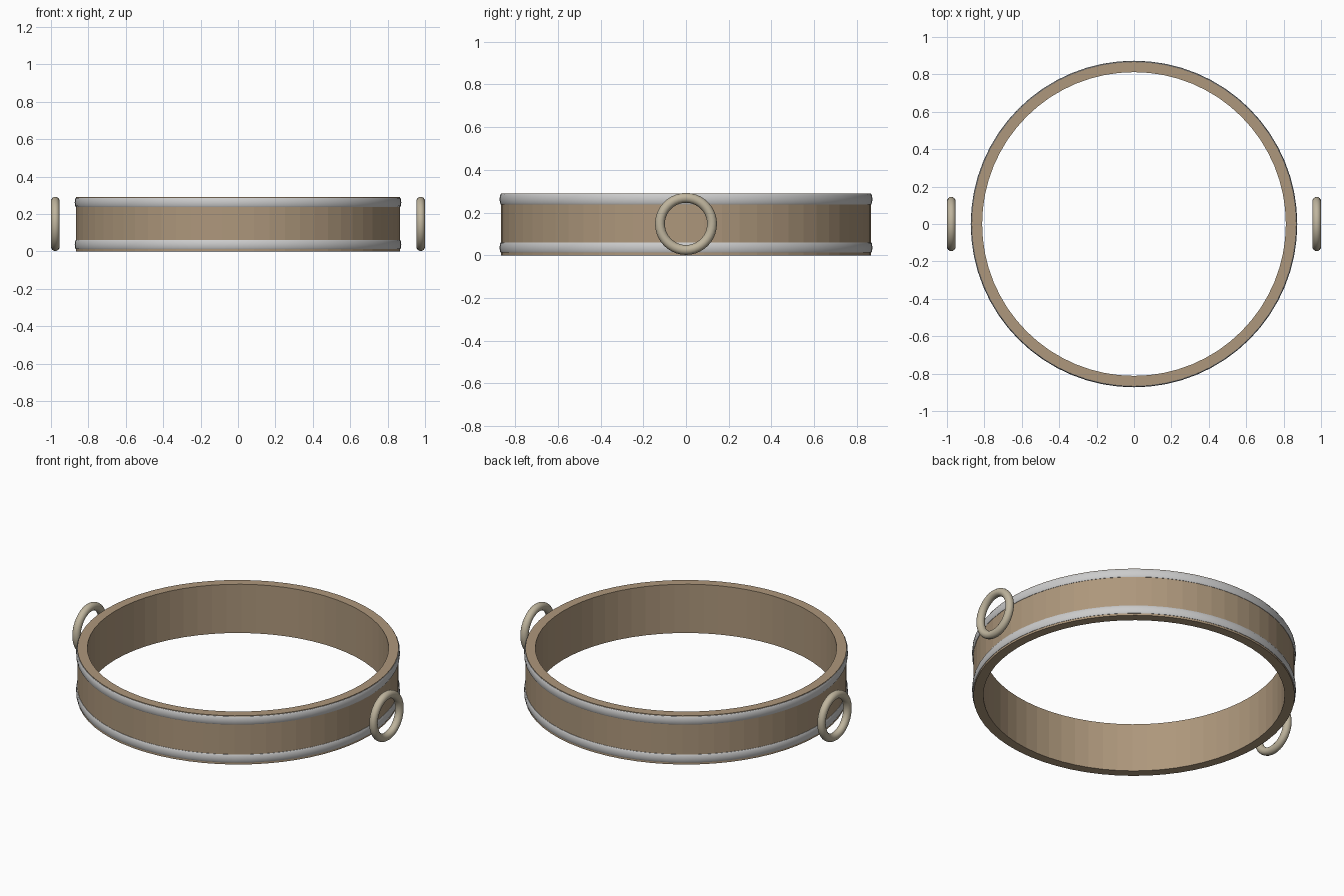
import bpy, bmesh, math

if "Cube" in bpy.data.objects:
    bpy.data.objects.remove(bpy.data.objects["Cube"])

SIDES = 64


def material(name, color):
    m = bpy.data.materials.new(name)
    m.diffuse_color = (*color, 1)
    m.use_nodes = True
    m.node_tree.nodes["Principled BSDF"].inputs["Base Color"].default_value = m.diffuse_color
    return m


def lathe(name, profile, mat, smooth):
    """Revolve a closed (radius, z) profile round the z axis."""
    bm = bmesh.new()
    rings = []
    for i in range(SIDES):
        a = 2 * math.pi * i / SIDES
        rings.append([bm.verts.new((r * math.cos(a), r * math.sin(a), z)) for r, z in profile])
    n = len(profile)
    for i in range(SIDES):
        p, q = rings[i], rings[(i + 1) % SIDES]
        for j in range(n):
            k = (j + 1) % n
            bm.faces.new((p[j], q[j], q[k], p[k]))
    bmesh.ops.recalc_face_normals(bm, faces=bm.faces)
    me = bpy.data.meshes.new(name)
    bm.to_mesh(me)
    bm.free()
    ob = bpy.data.objects.new(name, me)
    bpy.context.collection.objects.link(ob)
    me.materials.append(mat)
    if smooth:
        bpy.ops.object.select_all(action='DESELECT')
        ob.select_set(True)
        bpy.context.view_layer.objects.active = ob
        bpy.ops.object.shade_smooth_by_angle(angle=math.radians(40))
    return ob


wood = material("wood", (0.42, 0.31, 0.20))
steel = material("steel", (0.58, 0.58, 0.59))
brass = material("brass", (0.52, 0.46, 0.34))

# Wooden hoop wall
lathe("hoop_wall", [(0.812, 0), (0.866, 0), (0.866, 0.29), (0.812, 0.29)], wood, False)

# Metal bands with softly rounded outer faces
for name, z in (("lower_band", 0.036), ("upper_band", 0.262)):
    half = 0.024
    profile = [(0.858, z - half), (0.868, z - half), (0.8715, z - half * 0.75),
               (0.873, z), (0.8715, z + half * 0.75), (0.868, z + half), (0.858, z + half)]
    lathe(name, profile, steel, True)

# Ring handles at both sides
for name, x in (("left_handle", -0.977), ("right_handle", 0.977)):
    bpy.ops.mesh.primitive_torus_add(major_radius=0.122, minor_radius=0.023,
                                     major_segments=40, minor_segments=16,
                                     location=(x, 0, 0.147),
                                     rotation=(0, math.pi / 2, 0))
    ob = bpy.context.object
    ob.name = name
    ob.data.materials.append(brass)
    bpy.ops.object.shade_smooth()
